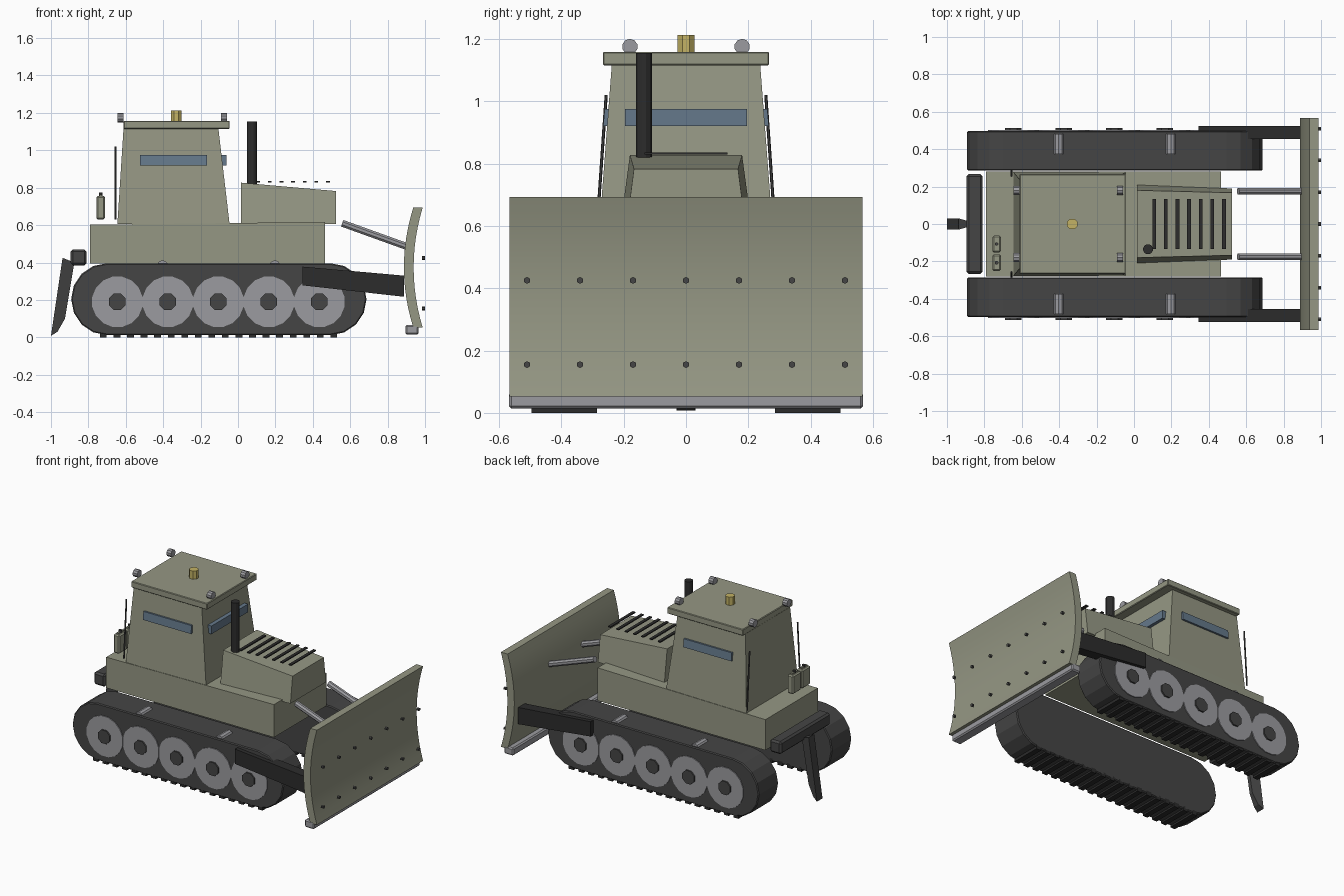
import bpy, bmesh
from math import pi, cos, sin
from mathutils import Vector

if "Cube" in bpy.data.objects:
    bpy.data.objects.remove(bpy.data.objects["Cube"])


def material(name, rgb):
    m = bpy.data.materials.new(name)
    m.diffuse_color = (*rgb, 1)
    m.use_nodes = True
    m.node_tree.nodes["Principled BSDF"].inputs["Base Color"].default_value = m.diffuse_color
    return m


OLIVE = material("olive_paint", (0.30, 0.31, 0.23))
DARK = material("dark_steel", (0.06, 0.06, 0.06))
BLACK = material("black_steel", (0.025, 0.025, 0.025))
STEEL = material("light_steel", (0.33, 0.33, 0.35))
GLASS = material("blue_glass", (0.13, 0.19, 0.26))
AMBER = material("amber", (0.55, 0.45, 0.13))


def finish(name, bm, mat, bevel=0):
    bmesh.ops.recalc_face_normals(bm, faces=bm.faces)
    me = bpy.data.meshes.new(name)
    bm.to_mesh(me)
    bm.free()
    me.materials.append(mat)
    ob = bpy.data.objects.new(name, me)
    bpy.context.collection.objects.link(ob)
    if bevel:
        mod = ob.modifiers.new("Bevel", 'BEVEL')
        mod.width, mod.segments = bevel, 1
        mod.limit_method, mod.angle_limit = 'ANGLE', 1.0
    return ob


def loft(name, a, b, mat, bevel=0):
    """Closed solid between two matching rings of points."""
    bm = bmesh.new()
    va, vb = [bm.verts.new(p) for p in a], [bm.verts.new(p) for p in b]
    n = len(va)
    bm.faces.new(va)
    bm.faces.new(vb[::-1])
    for i in range(n):
        j = (i + 1) % n
        bm.faces.new((va[i], vb[i], vb[j], va[j]))
    return finish(name, bm, mat, bevel)


def prism(name, prof, y0, y1, mat, bevel=0):
    """Side (x, z) profile extruded along y."""
    return loft(name, [(x, y0, z) for x, z in prof], [(x, y1, z) for x, z in prof], mat, bevel)


def box(name, x, y, z, mat, bevel=0):
    return prism(name, [(x[0], z[0]), (x[1], z[0]), (x[1], z[1]), (x[0], z[1])], *y, mat, bevel)


def rod(name, p, q, r, n, mat):
    """Cylinder with n sides from p to q."""
    p, q = Vector(p), Vector(q)
    rot = (q - p).to_track_quat('Z', 'Y')
    ring = [rot @ Vector((r * cos(t), r * sin(t), 0)) for t in [2 * pi * (i + .5) / n for i in range(n)]]
    return loft(name, [p + v for v in ring], [q + v for v in ring], mat)


# Chassis, tapered bonnet and tapered cab
prism("chassis", [(-.79, .395), (.465, .395), (.465, .617), (-.79, .602)], -.28, .28, OLIVE)
loft("bonnet",
     [(.015, -.21, .605), (.525, -.19, .605), (.525, .19, .605), (.015, .21, .605)],
     [(.015, -.18, .827), (.525, -.167, .782), (.525, .167, .782), (.015, .18, .827)], OLIVE)
loft("cab",
     [(-.645, -.277, .605), (-.045, -.277, .605), (-.045, .277, .605), (-.645, .277, .605)],
     [(-.612, -.238, 1.118), (-.105, -.238, 1.118), (-.105, .238, 1.118), (-.612, .238, 1.118)], OLIVE)
box("roof", (-.612, -.045), (-.267, .267), (1.115, 1.158), OLIVE, .004)
box("front_window", (-.09, -.061), (-.195, .195), (.92, .975), GLASS)

# Bonnet slats and exhaust
for i in range(7):
    x = .108 + i * .0622
    box("bonnet_slat", (x - .01, x + .01), (-.133, .133), (.829, .836), BLACK)
rod("exhaust", (.075, -.135, .80), (.075, -.135, 1.155), .027, 12, BLACK)

# Roof beacon and lamps
rod("beacon", (-.33, 0, 1.155), (-.33, 0, 1.213), .03, 8, AMBER)
for x in (-.628, -.075):
    for y in (-.18, .18):
        rod("roof_lamp", (x - .017, y, 1.175), (x + .017, y, 1.175), .025, 10, STEEL)

# Fuel cans on the rear deck
for y in (-.207, -.107):
    box("fuel_can", (-.757, -.712), (y - .045, y + .045), (.63, .757), OLIVE, .008)
    box("can_handle", (-.741, -.728), (y - .03, y + .03), (.755, .765), OLIVE)
    rod("can_cap", (-.735, y, .755), (-.735, y, .775), .01, 8, DARK)

# Rear bar and ripper
box("rear_bar", (-.895, -.81), (-.267, .267), (.385, .47), DARK, .012)
shank = [(-.938, .425, .03), (-.875, .40, .012), (-.925, .10, .012), (-.965, .03, .02), (-1, .008, .03)]
loft("ripper", [(x, -w, z) for x, z, w in shank], [(x, w, z) for x, z, w in shank], DARK)

# Track outline: a stadium with faceted ends
outline = [(cx + .192 * cos(t), .204 + .192 * sin(t))
           for cx, a0 in ((.495, -pi / 2), (-.7, pi / 2))
           for t in [a0 + pi * i / 8 for i in range(9)]]

for s in (-1, 1):
    prism("track", outline, s * .285, s * .497, DARK, .006)
    for i in range(18):
        x = -.72 + i * .0725
        box("track_pad", (x - .018, x + .018), (s * .285, s * .495), (0, .03), BLACK)
    for i in range(5):
        x = -.645 + i * .27
        rod("road_wheel", (x, s * .44, .19), (x, s * .503, .19), .137, 16, STEEL)
        rod("wheel_hub", (x, s * .45, .19), (x, s * .513, .19), .048, 8, DARK)
    for x in (-.403, .197):
        rod("return_roller", (x, s * .375, .382), (x, s * .482, .382), .03, 10, STEEL)
    # Blade push arm and lift ram
    prism("push_arm", [(.345, .278), (.887, .217), (.887, .33), (.345, .378)], s * .455, s * .525, BLACK)
    rod("lift_ram", (.557, s * .175, .61), (.91, s * .175, .483), .02, 8, STEEL)
    # Side window and aerial
    loft("side_window",
         [(x, s * .245, z) for x, z in ((-.525, .92), (-.165, .92), (-.165, .975), (-.525, .975))],
         [(x, s * y, z) for x, y, z in ((-.525, .266, .92), (-.165, .266, .92),
                                        (-.165, .261, .975), (-.525, .261, .975))], GLASS)
    rod("aerial", (-.655, s * .283, .63), (-.655, s * .256, 1.02), .005, 6, DARK)

# Curved blade with cutting edge and bolts
N = 12
front, back = [], []
for i in range(N + 1):
    u = 2 * i / N - 1
    z = .373 + .32 * u
    front.append((.939 + .048 * u * u, z))
    back.append((.887 + .05 * u * u, z))
blade = prism("blade", front + back[::-1], -.567, .567, OLIVE)
bpy.context.view_layer.objects.active = blade
blade.select_set(True)
bpy.ops.object.shade_smooth_by_angle()
box("cutting_edge", (.895, .965), (-.568, .568), (.014, .066), STEEL, .008)
for z in (.425, .155):
    for i in range(7):
        y = -.51 + i * .17
        rod("blade_bolt", (.985, y, z), (1, y, z), .011, 6, DARK)
